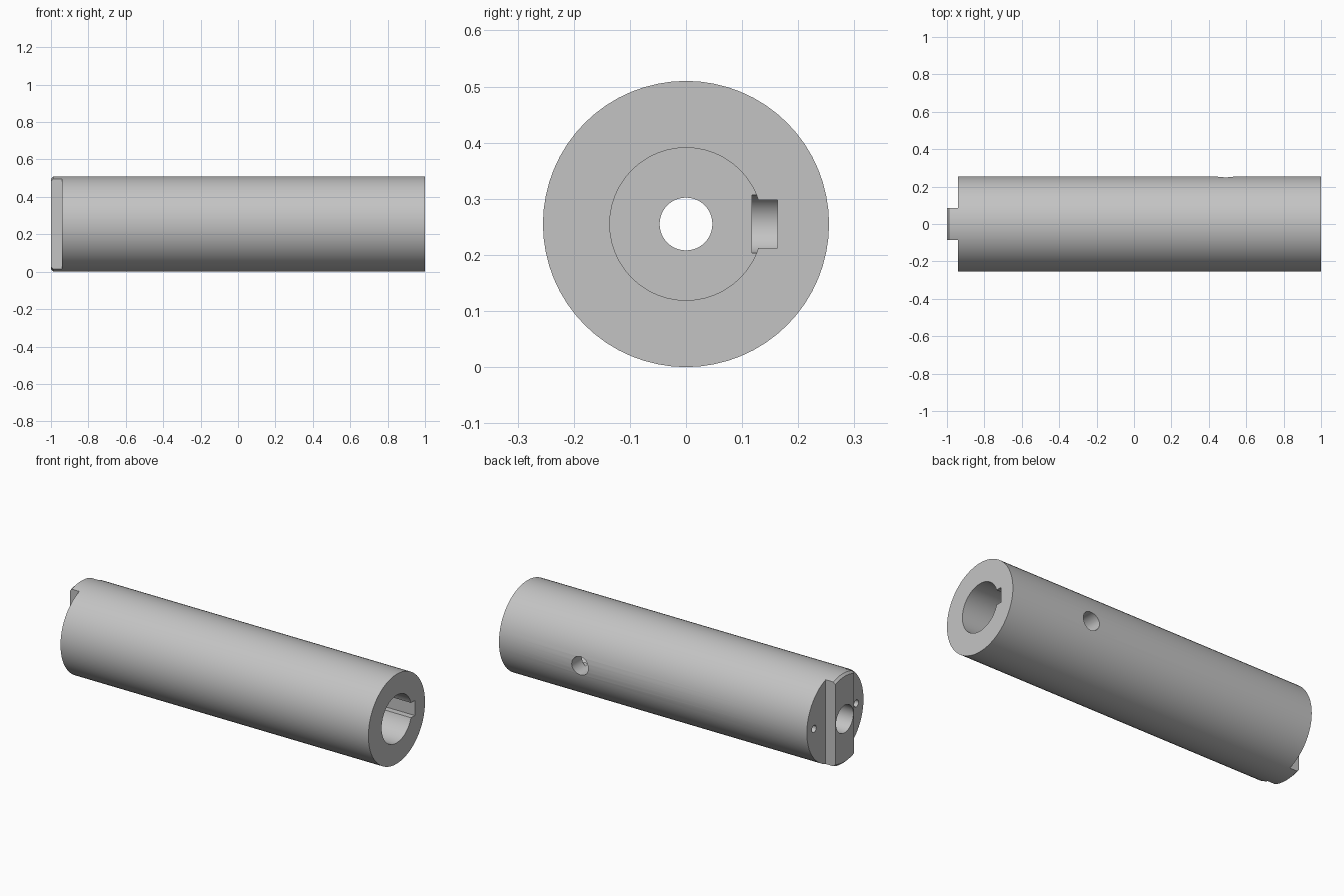
import bpy, bmesh, math
from mathutils import Matrix, Vector

default = bpy.data.objects.get("Cube")
if default:
    bpy.data.objects.remove(default, do_unlink=True)

RADIUS = 0.255
SHOULDER = -0.94      # x of the shoulder beside the drive tongue
HOLE_X = 0.49         # side hole position and bore floor

steel = bpy.data.materials.new("steel grey")
steel.use_nodes = True
grey = (0.55, 0.55, 0.55, 1)
steel.diffuse_color = grey
steel.node_tree.nodes["Principled BSDF"].inputs["Base Color"].default_value = grey


def add_object(name, bm):
    bmesh.ops.recalc_face_normals(bm, faces=bm.faces)
    mesh = bpy.data.meshes.new(name)
    bm.to_mesh(mesh)
    bm.free()
    mesh.materials.append(steel)
    obj = bpy.data.objects.new(name, mesh)
    bpy.context.collection.objects.link(obj)
    return obj


def lathe(name, profile, sides=64, origin=(0, 0, RADIUS), turn=Matrix()):
    """Turn (x, radius) points around the x axis into a closed solid."""
    bm = bmesh.new()
    place = Matrix.Translation(origin) @ turn
    rings = []
    for x, r in profile:
        angles = [math.tau * i / sides for i in range(sides)]
        rings.append([bm.verts.new(place @ Vector((x, r * math.cos(a), r * math.sin(a))))
                      for a in angles])
    for a, b in zip(rings, rings[1:]):
        for i in range(sides):
            j = (i + 1) % sides
            bm.faces.new((a[i], a[j], b[j], b[i]))
    bm.faces.new(rings[0])
    bm.faces.new(rings[-1])
    return add_object(name, bm)


def box(name, low, high):
    bm = bmesh.new()
    low, high = Vector(low), Vector(high)
    size = Matrix.Diagonal((high - low).to_4d())
    size[3][3] = 1
    bmesh.ops.create_cube(bm, size=1, matrix=Matrix.Translation((low + high) / 2) @ size)
    return add_object(name, bm)


# Turned shaft with a small chamfer at the tongue end
shaft = lathe("shaft", [(-1, RADIUS - 0.012), (-0.988, RADIUS), (1, RADIUS)])

# Stepped bore: end counterbore, through hole, large socket
cutters = [lathe("bore_cutter", [(-1.1, 0.078), (-0.6, 0.078), (-0.6, 0.047),
                                 (HOLE_X, 0.047), (HOLE_X, 0.136), (1.1, 0.136)], 48)]

# Keyway in the socket wall and the round side hole it runs into
cutters.append(box("keyway_cutter", (HOLE_X - 0.01, 0.12, RADIUS - 0.0425),
                   (1.1, 0.163, RADIUS + 0.0425)))
cutters.append(lathe("side_hole_cutter", [(0.118, 0.052), (0.4, 0.052)], 32,
                     (HOLE_X, 0, RADIUS), Matrix.Rotation(math.pi / 2, 4, "Z")))

# Shoulders either side of the tongue, each with a small pin hole
for name, side in (("back", 1), ("front", -1)):
    ys = sorted((side * 0.085, side * 0.4))
    cutters.append(box(name + "_shoulder_cutter", (-1.1, ys[0], -0.1), (SHOULDER, ys[1], 0.7)))
    cutters.append(lathe(name + "_pin_hole_cutter", [(SHOULDER - 0.03, 0.02), (SHOULDER + 0.12, 0.02)],
                         20, (0, side * 0.19, RADIUS)))

for cutter in cutters:
    cut = shaft.modifiers.new(cutter.name, "BOOLEAN")
    cut.operation = "DIFFERENCE"
    cut.solver = "EXACT"
    cut.object = cutter

# Bake the cuts and discard the cutters
graph = bpy.context.evaluated_depsgraph_get()
shaft_mesh = bpy.data.meshes.new_from_object(shaft.evaluated_get(graph))
shaft.modifiers.clear()
shaft.data = shaft_mesh
shaft_mesh.materials.clear()
shaft_mesh.materials.append(steel)
for face in shaft_mesh.polygons:
    face.material_index = 0
for cutter in cutters:
    bpy.data.objects.remove(cutter, do_unlink=True)

bpy.ops.object.select_all(action="DESELECT")
shaft.select_set(True)
bpy.context.view_layer.objects.active = shaft
bpy.ops.object.shade_smooth_by_angle(angle=math.radians(30))
